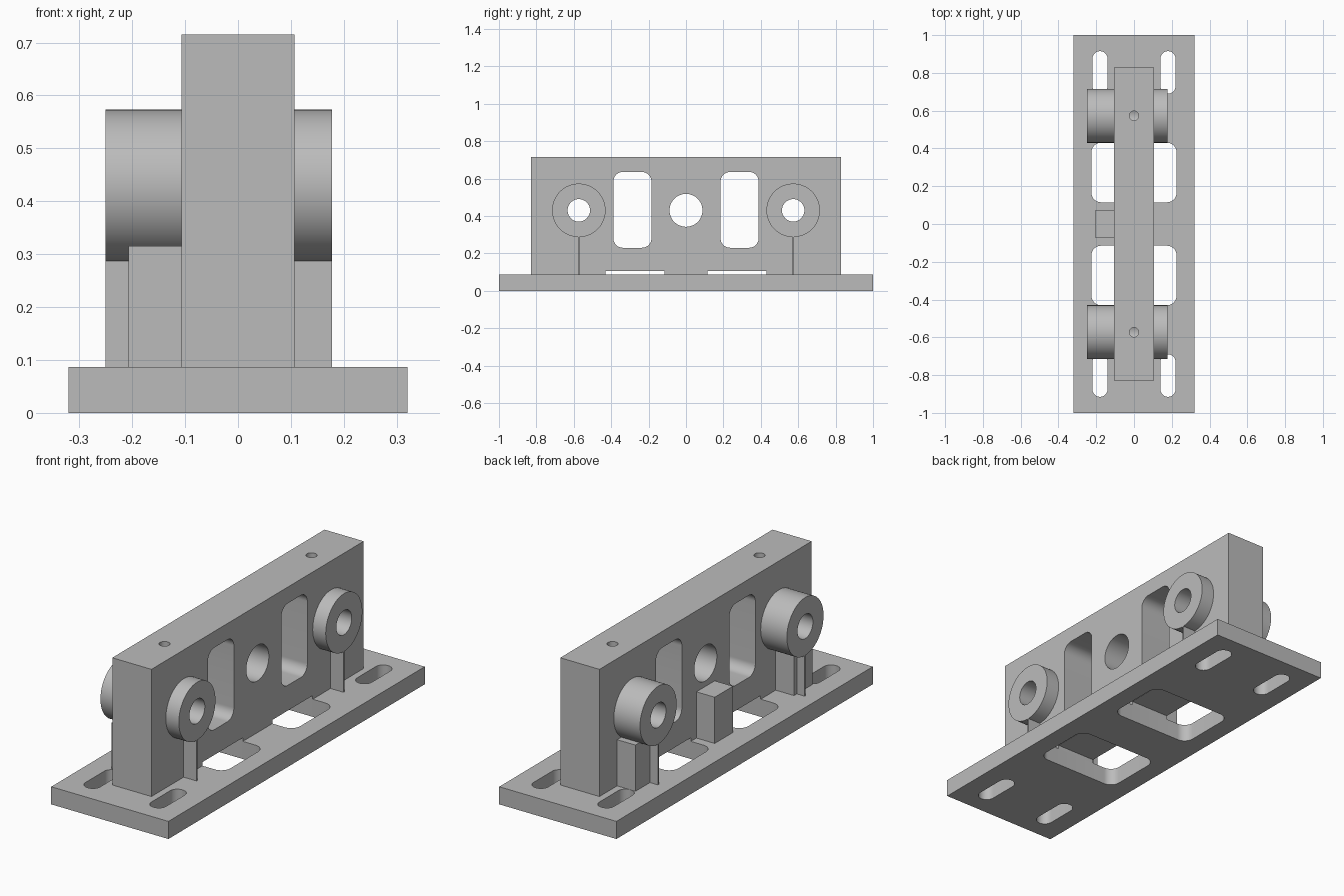
import bpy, bmesh, math
from mathutils import Matrix, Vector

old = bpy.data.objects.get("Cube")
if old:
    bpy.data.objects.remove(old, do_unlink=True)

grey = bpy.data.materials.new("plain_grey")
grey.use_nodes = True
colour = (0.5, 0.5, 0.5, 1)
grey.diffuse_color = colour
grey.node_tree.nodes["Principled BSDF"].inputs["Base Color"].default_value = colour

BASE_TOP = 0.087
WALL_X, WALL_TOP = 0.107, 0.715
AXIS_Z, BOSS_Y = 0.43, 0.573
BOSS_R, BORE_R = 0.143, 0.06


def finish(name, bm):
    bmesh.ops.recalc_face_normals(bm, faces=bm.faces)
    mesh = bpy.data.meshes.new(name)
    bm.to_mesh(mesh)
    bm.free()
    obj = bpy.data.objects.new(name, mesh)
    bpy.context.collection.objects.link(obj)
    mesh.materials.append(grey)
    return obj


def box(name, x, y, z):
    """Box from three (low, high) ranges."""
    bm = bmesh.new()
    bmesh.ops.create_cube(bm, size=1)
    for v in bm.verts:
        v.co = Vector([(a + b) / 2 + c * (b - a) for (a, b), c in zip((x, y, z), v.co)])
    return finish(name, bm)


def rounded(name, axis, u, v, w, radius, steps=12):
    """Rounded rectangle over u and v, extruded over w along x or z."""
    bm = bmesh.new()
    corners = [(u[1], v[1], -1, -1), (u[0], v[1], 1, -1),
               (u[0], v[0], 1, 1), (u[1], v[0], -1, 1)]
    ring = []
    for i, (cu, cv, su, sv) in enumerate(corners):
        for k in range(steps + 1):
            a = math.pi / 2 * (i + k / steps)
            pu = cu + su * radius + radius * math.cos(a)
            pv = cv + sv * radius + radius * math.sin(a)
            ring.append((w[0], pu, pv) if axis == "x" else (pu, pv, w[0]))
    verts = [bm.verts.new(p) for p in ring]
    bmesh.ops.remove_doubles(bm, verts=verts, dist=1e-5)
    face = bm.faces.new([v for v in verts if v.is_valid])
    top = bmesh.ops.extrude_face_region(bm, geom=[face])
    step = w[1] - w[0]
    move = Vector((step, 0, 0)) if axis == "x" else Vector((0, 0, step))
    bmesh.ops.translate(bm, vec=move, verts=[g for g in top["geom"] if isinstance(g, bmesh.types.BMVert)])
    return finish(name, bm)


def cylinder(name, axis, centre, radius, length, sides=64):
    bm = bmesh.new()
    turn = Matrix.Rotation(math.pi / 2, 4, "Y") if axis == "x" else Matrix()
    bmesh.ops.create_cone(bm, cap_ends=True, segments=sides, radius1=radius, radius2=radius,
                          depth=length, matrix=Matrix.Translation(centre) @ turn)
    return finish(name, bm)


def cut(obj, cutters):
    """Subtract the cutters, then delete them."""
    for c in cutters:
        c.hide_render = True
        mod = obj.modifiers.new("cut", "BOOLEAN")
        mod.operation, mod.solver, mod.object = "DIFFERENCE", "EXACT", c
    graph = bpy.context.evaluated_depsgraph_get()
    mesh = bpy.data.meshes.new_from_object(obj.evaluated_get(graph))
    obj.modifiers.clear()
    obj.data = mesh
    for c in cutters:
        bpy.data.objects.remove(c, do_unlink=True)
    smooth(obj)


def smooth(obj):
    bpy.ops.object.select_all(action="DESELECT")
    obj.select_set(True)
    bpy.context.view_layer.objects.active = obj
    bpy.ops.object.shade_smooth_by_angle(angle=math.radians(30))


def span(side, low, high):
    return tuple(sorted((side * low, side * high)))


# Base plate with two large openings and four mounting slots
base = box("base_plate", (-0.32, 0.32), (-1, 1), (0, BASE_TOP))
holes = []
for sy in (-1, 1):
    holes.append(rounded("opening", "z", (-0.225, 0.225), span(sy, 0.115, 0.43), (-0.1, 0.2), 0.05))
    for sx in (-1, 1):
        holes.append(rounded("slot", "z", span(sx, 0.14, 0.22), span(sy, 0.69, 0.915), (-0.1, 0.2), 0.0399))
cut(base, holes)

# Upright wall with windows, bores, oil holes and bottom relief
wall = box("upright_wall", (-WALL_X, WALL_X), (-0.828, 0.828), (BASE_TOP, WALL_TOP))
holes = [cylinder("centre_bore", "x", (0, 0, AXIS_Z), 0.088, 1)]
for sy in (-1, 1):
    holes += [
        rounded("window", "x", span(sy, 0.185, 0.388), (0.23, 0.635), (-0.5, 0.5), 0.05),
        cylinder("side_bore", "x", (0, sy * BOSS_Y, AXIS_Z), BORE_R, 1),
        cylinder("oil_hole", "z", (0, sy * BOSS_Y, 0.63), 0.025, 0.4, 32),
        box("relief", (-0.5, 0.5), span(sy, 0.115, 0.43), (0, 0.105)),
    ]
cut(wall, holes)

# Bosses, thin ribs and stop blocks
for sy, end in ((-1, "front"), (1, "back")):
    y = sy * BOSS_Y
    for x0, x1, side in ((-0.25, -WALL_X, "right"), (WALL_X, 0.178, "left")):
        boss = cylinder(f"{end}_{side}_boss", "x", ((x0 + x1) / 2, y, AXIS_Z), BOSS_R, x1 - x0)
        cut(boss, [cylinder("bore", "x", (0, y, AXIS_Z), BORE_R, 1)])
        box(f"{end}_{side}_rib", (x0, x1), (y - 0.004, y + 0.004), (BASE_TOP, 0.295))
    box(f"{end}_block", (-0.207, -WALL_X), span(sy, 0.547, 0.69), (BASE_TOP, 0.315))
box("centre_block", (-0.207, -WALL_X), (-0.0715, 0.0715), (BASE_TOP, 0.315))
